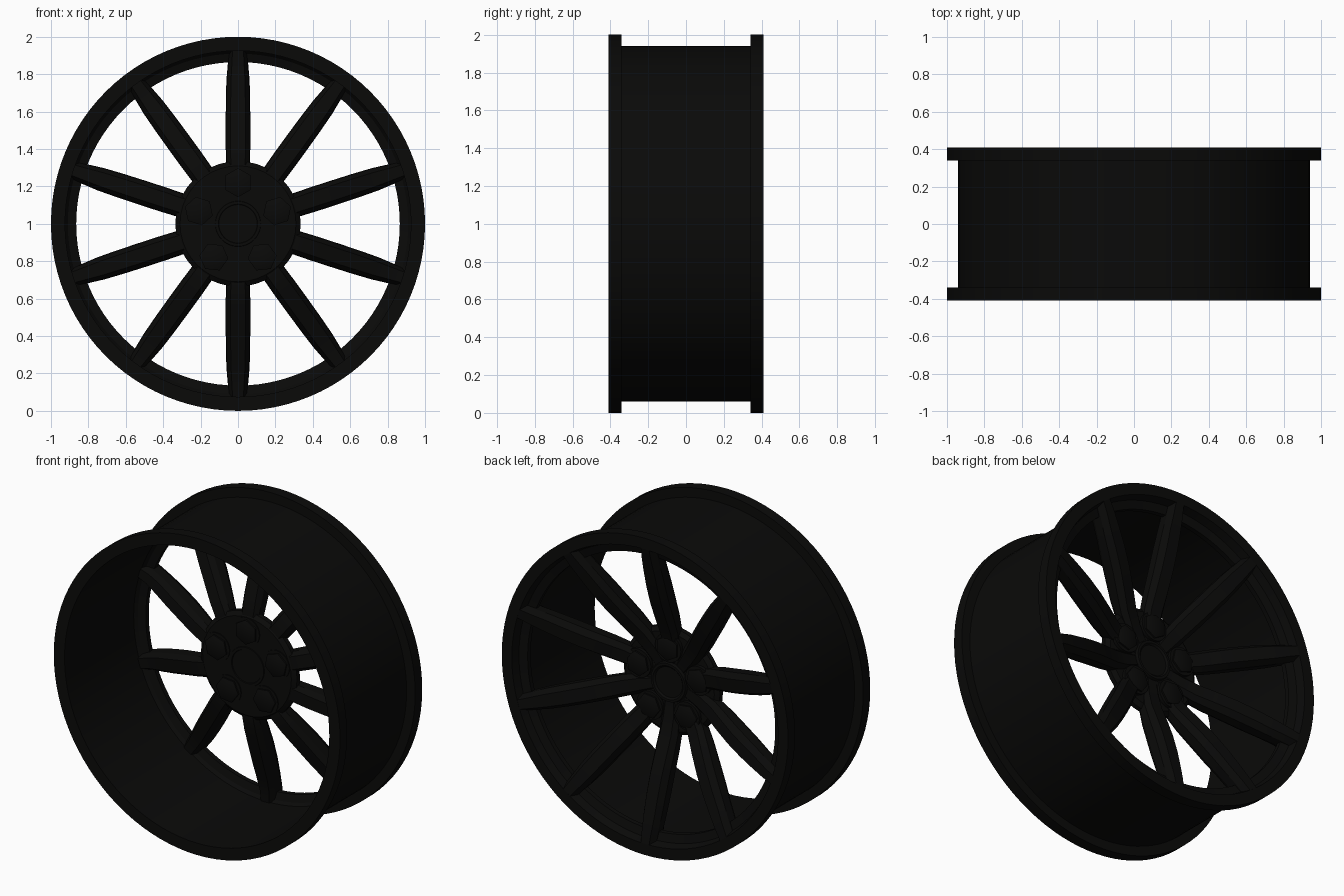
import bpy, bmesh
from math import sin, cos, tau, radians
from mathutils import Matrix

if "Cube" in bpy.data.objects:
    bpy.data.objects.remove(bpy.data.objects["Cube"])

black = bpy.data.materials.new("black_paint")
black.diffuse_color = (0.003, 0.003, 0.0027, 1)
black.use_nodes = True
black.node_tree.nodes["Principled BSDF"].inputs["Base Color"].default_value = black.diffuse_color


def finish(name, bm, angle=30):
    bmesh.ops.recalc_face_normals(bm, faces=bm.faces)
    me = bpy.data.meshes.new(name)
    bm.to_mesh(me)
    bm.free()
    ob = bpy.data.objects.new(name, me)
    bpy.context.collection.objects.link(ob)
    me.materials.append(black)
    bpy.ops.object.select_all(action='DESELECT')
    ob.select_set(True)
    bpy.context.view_layer.objects.active = ob
    bpy.ops.object.shade_smooth_by_angle(angle=radians(angle))
    return ob


def loft(bm, rings, closed=False):
    """Skin a list of point rings; cap the ends unless closed."""
    vs = [[bm.verts.new(p) for p in ring] for ring in rings]
    n = len(vs[0])
    for i in range(len(vs) if closed else len(vs) - 1):
        a, b = vs[i], vs[(i + 1) % len(vs)]
        for j in range(n):
            k = (j + 1) % n
            bm.faces.new((a[j], a[k], b[k], b[j]))
    if not closed:
        bm.faces.new(vs[0])
        bm.faces.new(vs[-1])


def turned(name, profile, segs, x=0, z=1, closed=False, turn=0):
    """Turn an (r, y) profile round an axis parallel to y."""
    bm = bmesh.new()
    rings = [[(x + r * cos(turn + tau * j / segs), y, z + r * sin(turn + tau * j / segs))
              for j in range(segs)] for r, y in profile]
    loft(bm, rings, closed)
    return finish(name, bm)


# rim: thin barrel, square flanges, and an inner ledge at the spoke end
turned("rim", [(0.925, -0.41), (1.0, -0.41), (1.0, -0.34), (0.94, -0.34),
               (0.94, 0.34), (1.0, 0.34), (1.0, 0.41), (0.93, 0.41),
               (0.915, 0.36), (0.865, 0.345), (0.865, 0.315), (0.91, 0.30),
               (0.925, 0.28)], 96, closed=True)

# hub plate with chamfered edges
turned("hub", [(0.31, 0.09), (0.335, 0.11), (0.335, 0.14), (0.31, 0.16)], 40)

# centre cap, stepped on both faces
turned("centre_cap", [(0.095, 0.105), (0.105, 0.085), (0.12, 0.085), (0.125, 0.10),
                      (0.125, 0.165), (0.12, 0.18), (0.105, 0.18), (0.095, 0.17)], 48)

# ten spokes: stations of (radius, rear y, depth, half width)
stations = [(0.10, 0.16, 0.05, 0.045), (0.22, 0.175, 0.07, 0.058), (0.32, 0.205, 0.11, 0.064),
            (0.42, 0.25, 0.13, 0.066), (0.54, 0.30, 0.14, 0.066), (0.66, 0.34, 0.14, 0.065),
            (0.77, 0.37, 0.13, 0.062), (0.86, 0.395, 0.13, 0.054), (0.93, 0.41, 0.14, 0.048)]
for i in range(10):
    bm = bmesh.new()
    loft(bm, [[(-w * 0.6, y, r), (w * 0.6, y, r), (w, y - d * 0.3, r),
               (w * 0.95, y - d * 0.75, r), (w * 0.6, y - d, r), (-w * 0.6, y - d, r),
               (-w * 0.95, y - d * 0.75, r), (-w, y - d * 0.3, r)]
              for r, y, d, w in stations])
    bm.transform(Matrix.Translation((0, 0, 1)) @ Matrix.Rotation(tau * i / 10, 4, 'Y'))
    finish("spoke", bm, 20)

# five hexagonal lug nuts on round seats
for i in range(5):
    a = tau / 4 + tau * i / 5
    x, z = 0.22 * cos(a), 1 + 0.22 * sin(a)
    turned("nut_seat", [(0.09, 0.085), (0.09, 0.18)], 24, x, z)
    turned("lug_nut", [(0.055, 0.065), (0.078, 0.075), (0.078, 0.19), (0.055, 0.20)],
           6, x, z, turn=a)
